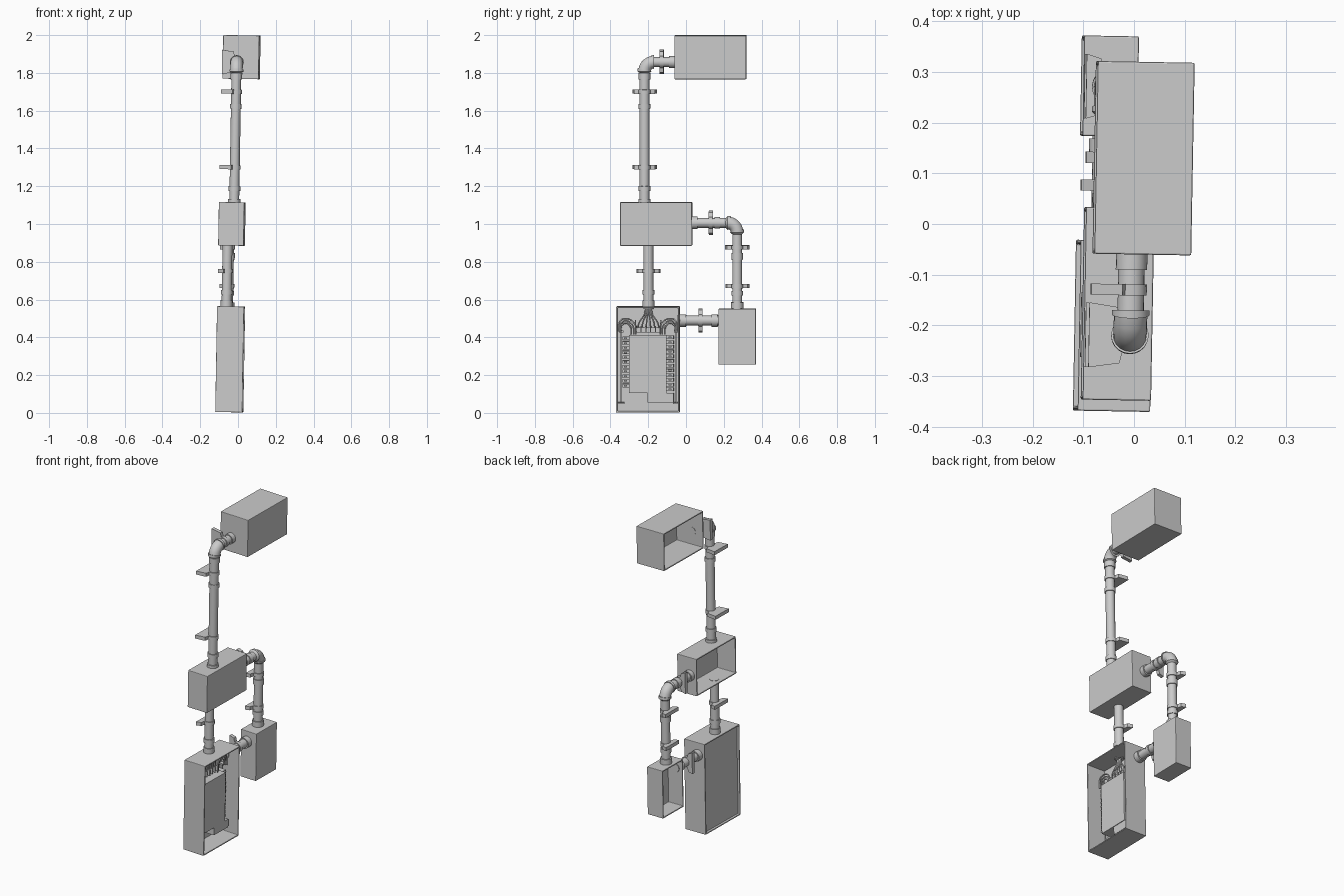
import bpy, bmesh, math
from mathutils import Matrix, Vector

if "Cube" in bpy.data.objects:
    bpy.data.objects.remove(bpy.data.objects["Cube"])

WALL = -0.097   # plane everything is mounted on
R = 0.026       # conduit radius


def finish(bm, name):
    bmesh.ops.recalc_face_normals(bm, faces=bm.faces)
    me = bpy.data.meshes.new(name)
    bm.to_mesh(me)
    bm.free()
    ob = bpy.data.objects.new(name, me)
    bpy.context.collection.objects.link(ob)
    return ob


def add_box(bm, lo, hi):
    c = [(a + b) / 2 for a, b in zip(lo, hi)]
    s = [b - a for a, b in zip(lo, hi)]
    m = Matrix.Translation(c) @ Matrix.Diagonal((*s, 1))
    return bmesh.ops.create_cube(bm, size=1, matrix=m)


def block(name, lo, hi):
    bm = bmesh.new()
    add_box(bm, lo, hi)
    return finish(bm, name)


def enclosure(name, lo, hi, open_sides):
    """Thin walled box, open at the given x directions."""
    bm = bmesh.new()
    add_box(bm, lo, hi)
    bm.normal_update()
    gone = [f for f in bm.faces if any(f.normal.x * s > 0.9 for s in open_sides)]
    bmesh.ops.delete(bm, geom=gone, context='FACES')
    me = bpy.data.meshes.new(name)
    bm.to_mesh(me)
    bm.free()
    ob = bpy.data.objects.new(name, me)
    bpy.context.collection.objects.link(ob)
    sol = ob.modifiers.new("wall", 'SOLIDIFY')
    sol.thickness, sol.offset = 0.008, -1
    sol.use_even_offset = True
    bev = ob.modifiers.new("edges", 'BEVEL')
    bev.width, bev.segments = 0.003, 2
    return ob


def straight(p, q, rings):
    """Stations of a straight length; rings are (start, end, radius) along it."""
    p, q = Vector(p), Vector(q)
    d = (q - p).normalized()
    prof = [(0, R)]
    for a, b, r in rings:
        prof += [(a, R), (a, r), (b, r), (b, R)]
    prof.append(((q - p).length, R))
    return [(p + d * t, d, r) for t, r in prof]


def elbow(cy, cz, a0, a1, bend=0.05):
    """Quarter bend with a raised socket at each end."""
    out = []
    rad = [0.037, 0.037, 0.033] + [0.033] * 5 + [0.037, 0.037]
    frac = [0, 0.12, 0.12, 0.25, 0.4, 0.55, 0.7, 0.88, 0.88, 1]
    for f, r in zip(frac, rad):
        a = math.radians(a0 + (a1 - a0) * f)
        out.append((Vector((cy + bend * math.cos(a), cz + bend * math.sin(a))),
                    Vector((math.sin(a), -math.cos(a))), r))
    return out


def conduit(name, x, stations, n=20):
    bm = bmesh.new()
    prev = None
    for p, d, r in stations:
        ring = []
        for i in range(n):
            a = 2 * math.pi * i / n
            u, v = r * math.cos(a), r * math.sin(a)
            ring.append(bm.verts.new((x + u, p.x - d.y * v, p.y + d.x * v)))
        if prev:
            for i in range(n):
                j = (i + 1) % n
                bm.faces.new((prev[i], prev[j], ring[j], ring[i]))
        else:
            bm.faces.new(ring)
        prev = ring
    bm.faces.new(prev)
    bmesh.ops.remove_doubles(bm, verts=bm.verts, dist=1e-5)
    smooth.append(finish(bm, name))


def bracket(name, x, y, z, along_z, t=0.022):
    """Wall saddle: broad base tapering into a rounded clamp."""
    prof = [(WALL, -0.064), (x - 0.018, -0.055), (x - 0.012, -0.031)]
    for i in range(9):
        a = -math.pi / 2 + math.pi * i / 8
        prof.append((x + 0.031 * math.cos(a), 0.031 * math.sin(a)))
    prof += [(x - 0.012, 0.031), (x - 0.018, 0.055), (WALL, 0.064)]
    bm = bmesh.new()
    ends = []
    for s in (-t / 2, t / 2):
        ends.append([bm.verts.new((px, y + w, z + s) if along_z else (px, y + s, z + w))
                     for px, w in prof])
        bm.faces.new(ends[-1])
    n = len(prof)
    for i in range(n):
        j = (i + 1) % n
        bm.faces.new((ends[0][i], ends[0][j], ends[1][j], ends[1][i]))
    smooth.append(finish(bm, name))


def wire(name, pts, r=0.004):
    cu = bpy.data.curves.new(name, 'CURVE')
    cu.dimensions = '3D'
    cu.bevel_depth, cu.bevel_resolution, cu.resolution_u = r, 2, 6
    cu.use_fill_caps = True
    sp = cu.splines.new('BEZIER')
    sp.bezier_points.add(len(pts) - 1)
    for b, p in zip(sp.bezier_points, pts):
        b.co = p
        b.handle_left_type = b.handle_right_type = 'AUTO'
    bpy.context.collection.objects.link(bpy.data.objects.new(name, cu))


smooth = []

# Enclosures: upper ones open to the wall, main panel open to the room
enclosure("top_box", (WALL + 0.003, -0.06, 1.768), (0.097, 0.32, 1.999), (-1,))
enclosure("middle_box", (WALL, -0.348, 0.885), (0.038, 0.032, 1.115), (-1,))
enclosure("side_box", (WALL, 0.172, 0.255), (0.011, 0.37, 0.55), (-1,))
enclosure("panel_frame", (WALL, -0.37, 0.003), (0.046, -0.033, 0.563), (-1, 1))
block("panel_back", (WALL + 0.014, -0.366, 0.007), (WALL + 0.022, -0.037, 0.559))

# Conduit runs with couplings and end fittings
XU, XL = -0.018, -0.05
conduit("upper_conduit", XU,
        straight((-0.22, 1.10), (-0.22, 1.80), [(0.015, 0.032, 0.033), (0.075, 0.10, 0.031),
                 (0.51, 0.535, 0.031), (0.665, 0.7, 0.031)])
        + elbow(-0.17, 1.807, 180, 90)
        + straight((-0.17, 1.857), (-0.05, 1.857), [(0.08, 0.11, 0.031)]))
conduit("lower_conduit", XL, straight((-0.20, 0.55), (-0.20, 0.895),
        [(0.012, 0.045, 0.031), (0.075, 0.10, 0.031)]))
conduit("branch_conduit", XL,
        straight((0.02, 1.005), (0.21, 1.005), [(0.012, 0.04, 0.033), (0.13, 0.16, 0.031)])
        + elbow(0.22, 0.955, 90, 0)
        + straight((0.27, 0.945), (0.27, 0.54), [(0.1, 0.135, 0.031), (0.3, 0.325, 0.031),
                   (0.36, 0.393, 0.033)]))
conduit("link_conduit", XL, straight((-0.045, 0.488), (0.185, 0.488),
        [(0.012, 0.045, 0.033), (0.18, 0.212, 0.033)]))

# Wall brackets: (x, y, z, conduit runs vertically)
for i, spec in enumerate([(XU, -0.22, 1.70, True), (XU, -0.22, 1.30, True),
                          (XU, -0.13, 1.857, False), (XL, -0.20, 0.75, True),
                          (XL, 0.13, 1.005, False), (XL, 0.27, 0.875, True),
                          (XL, 0.27, 0.67, True), (XL, 0.075, 0.488, False)]):
    bracket(f"bracket_{i + 1}", *spec)

# Panel interior: equipment cover with a lower step
B = WALL + 0.02
block("equipment_cover", (B, -0.303, 0.105), (0.0, -0.104, 0.412))
block("equipment_step", (B, -0.203, 0.055), (-0.004, -0.066, 0.105))

# Breaker columns and bus bars on both sides
for name, y0, y1, bar, z0, n in (("left", -0.338, -0.303, -0.345, 0.135, 11),
                                 ("right", -0.104, -0.066, -0.053, 0.115, 12)):
    bm = bmesh.new()
    for i in range(n):
        z = z0 + i * 0.025
        add_box(bm, (B, y0, z), (-0.025, y1, z + 0.018))
        ym = (y0 + y1) / 2
        add_box(bm, (-0.026, ym - 0.007, z + 0.005), (-0.015, ym + 0.007, z + 0.013))
    finish(bm, name + "_breakers")
    bm = bmesh.new()
    add_box(bm, (B, bar - 0.003, 0.05), (-0.06, bar + 0.003, 0.43))
    add_box(bm, (B, bar - 0.018, 0.047), (-0.05, bar + 0.018, 0.055))
    add_box(bm, (B, bar - 0.012, 0.425), (-0.05, bar + 0.012, 0.435))
    finish(bm, name + "_bus_bar")

# Terminal strip at the top, with separators
bm = bmesh.new()
add_box(bm, (B, -0.268, 0.425), (-0.045, -0.135, 0.452))
for i in range(6):
    y = -0.265 + i * 0.0255
    add_box(bm, (B, y - 0.003, 0.425), (-0.03, y + 0.003, 0.458))
for y in (-0.268, -0.135):
    add_box(bm, (B, y - 0.003, 0.425), (-0.05, y + 0.003, 0.49))
finish(bm, "terminal_strip")

# Wires: a fan below the conduit and arcs to each breaker column
for i in range(6):
    t = (i - 2.5) / 2.5
    wire(f"feed_wire_{i + 1}", [(XL, -0.20 + 0.012 * t, 0.558), (-0.045, -0.20 + 0.022 * t, 0.52),
                                (-0.04, -0.20 + 0.05 * t, 0.475), (-0.05, -0.20 + 0.055 * t, 0.445)])
for side in (-1, 1):
    for i in range(3):
        k = 0.012 * i
        f = lambda d, z: (-0.045 + 0.006 * i, -0.202 + side * d, z)
        wire(f"arc_wire_{'left' if side < 0 else 'right'}_{i + 1}",
             [f(0.088 - k, 0.415), f(0.095 - k, 0.46 + k / 2), f(0.12, 0.475 + k),
              f(0.14 + k / 3, 0.46 + k), f(0.146 + k / 3, 0.43)])

# Smooth the round parts, then give the assembly its slight lean
bpy.ops.object.select_all(action='DESELECT')
for ob in smooth:
    ob.select_set(True)
bpy.context.view_layer.objects.active = smooth[0]
bpy.ops.object.shade_smooth_by_angle(angle=math.radians(35))
lean = (Matrix.Translation((0, 0, 1)) @ Matrix.Rotation(-0.018, 4, 'Z')
        @ Matrix.Rotation(0.017, 4, 'Y') @ Matrix.Translation((0, 0, -1)))
for ob in bpy.context.collection.objects:
    ob.matrix_world = lean
